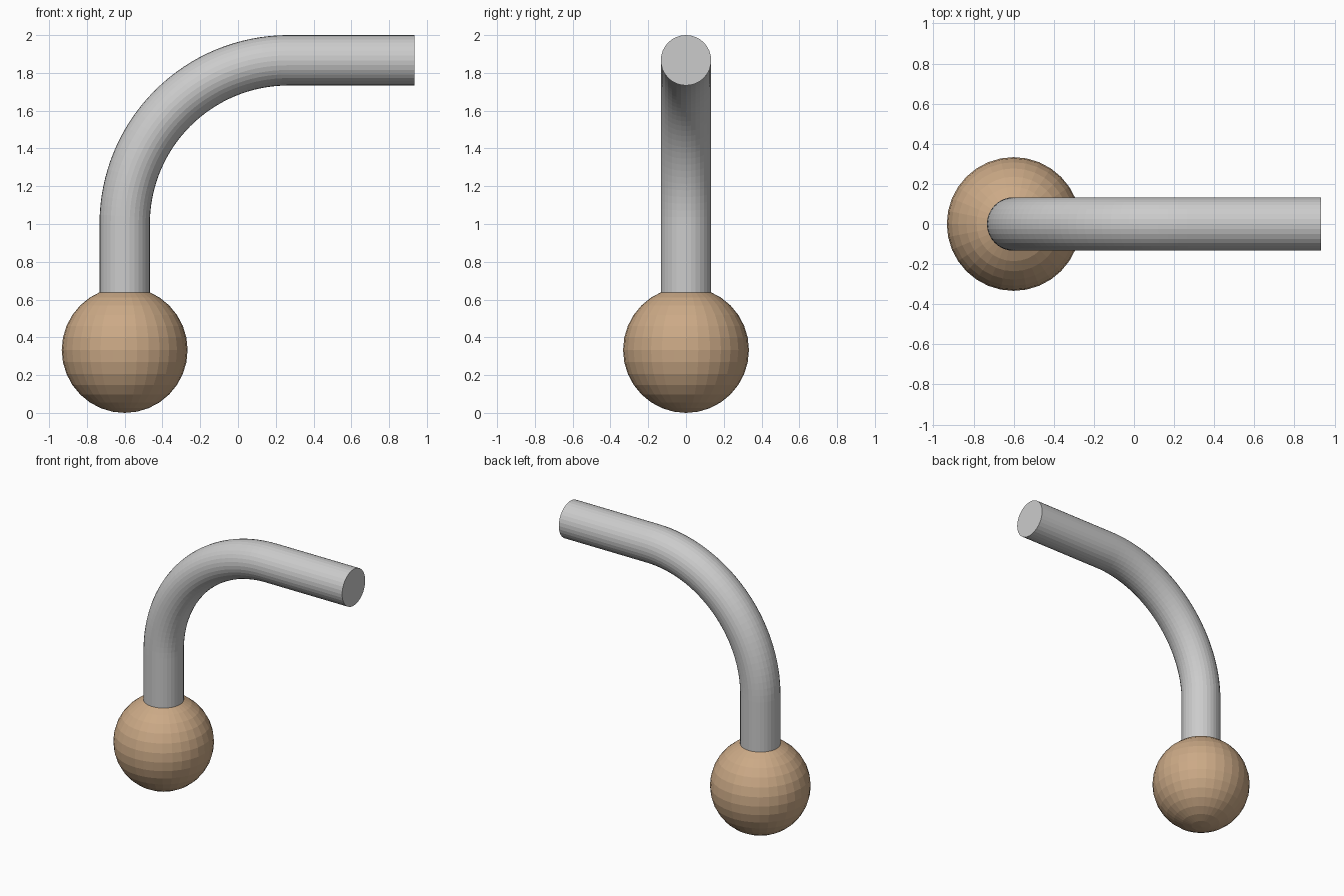
import bpy
from math import sin, cos, pi

if "Cube" in bpy.data.objects:
    bpy.data.objects.remove(bpy.data.objects["Cube"])

TUBE_R, BALL_R, BEND_R = 0.1333, 0.3333, 0.8667
X0, Z_BEND, X_END = -0.6, 1.0, 0.9333
ARC_STEPS = 32

# Wooden ball knob at the foot of the tube
bpy.ops.mesh.primitive_uv_sphere_add(segments=32, ring_count=16, radius=BALL_R,
                                     location=(X0, 0, BALL_R))
ball = bpy.context.object
ball.name = "ball_knob"
wood = bpy.data.materials.new("brown_wood")
wood.diffuse_color = (0.6, 0.4, 0.24, 1)
wood.use_nodes = True
wood.node_tree.nodes["Principled BSDF"].inputs["Base Color"].default_value = wood.diffuse_color
ball.data.materials.append(wood)

# Bent tube: straight up, quarter-circle bend, straight to the right
path = [(X0, BALL_R)]
for i in range(ARC_STEPS + 1):
    a = pi / 2 * i / ARC_STEPS
    path.append((X0 + BEND_R * (1 - cos(a)), Z_BEND + BEND_R * sin(a)))
path.append((X_END, Z_BEND + BEND_R))

curve = bpy.data.curves.new("bent_tube", 'CURVE')
curve.dimensions = '3D'
curve.bevel_depth = TUBE_R
curve.bevel_resolution = 14
curve.use_fill_caps = True
spline = curve.splines.new('POLY')
spline.points.add(len(path) - 1)
for p, (x, z) in zip(spline.points, path):
    p.co = (x, 0, z, 1)
spline.use_smooth = False
tube = bpy.data.objects.new("bent_tube", curve)
bpy.context.collection.objects.link(tube)

# Turn the tube into a mesh
bpy.ops.object.select_all(action='DESELECT')
tube.select_set(True)
bpy.context.view_layer.objects.active = tube
bpy.ops.object.convert(target='MESH')
